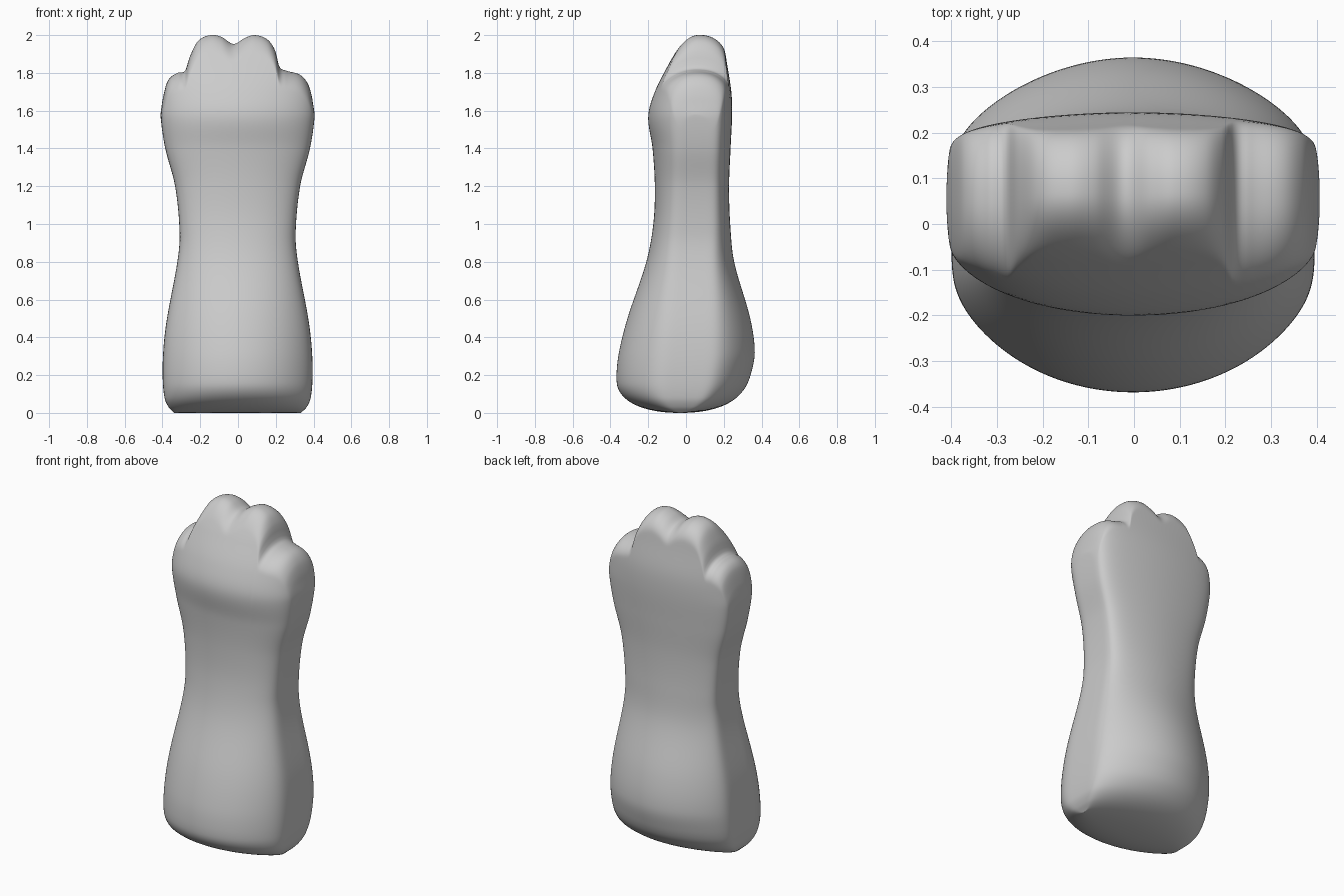
import bpy, bmesh, math

if "Cube" in bpy.data.objects:
    bpy.data.objects.remove(bpy.data.objects["Cube"])


def curve(points):
    """Smooth interpolation through (position, value) points."""
    xs = [p[0] for p in points]
    ys = [p[1] for p in points]
    n = len(xs)
    slope = []
    for i in range(n):
        a, b = max(i - 1, 0), min(i + 1, n - 1)
        slope.append((ys[b] - ys[a]) / (xs[b] - xs[a]))

    def value(x):
        x = min(max(x, xs[0]), xs[-1])
        i = 0
        while i < n - 2 and x > xs[i + 1]:
            i += 1
        h = xs[i + 1] - xs[i]
        t = (x - xs[i]) / h
        return ((2*t**3 - 3*t*t + 1) * ys[i] + (t**3 - 2*t*t + t) * h * slope[i]
                + (3*t*t - 2*t**3) * ys[i + 1] + (t**3 - t*t) * h * slope[i + 1])
    return value


def rounding(t, n):
    """Superellipse edge: 0 at t = 0, 1 from t = 1 on."""
    return max(0.0, 1 - (1 - min(max(t, 0), 1)) ** n) ** (1 / n)


# Profiles up the limb: half width, front, back, core line, edge fall-off
half_width = curve([(0, .335), (.03, .365), (.08, .387), (.2, .397), (.35, .392), (.5, .374),
                    (.8, .319), (.95, .307), (1.2, .331), (1.4, .383), (1.56, .407), (1.65, .407), (2, .407)])
front = curve([(0, -.36), (.1, -.362), (.2, -.368), (.32, -.355), (.5, -.31), (.8, -.21), (1, -.173),
               (1.2, -.165), (1.4, -.177), (1.57, -.2), (1.7, -.165), (1.85, -.09), (1.93, -.045), (2, -.015)])
back = curve([(0, .29), (.1, .305), (.2, .342), (.32, .364), (.5, .34), (.8, .255), (1, .234),
              (1.2, .228), (1.4, .236), (1.58, .244), (1.7, .24), (1.85, .217), (2, .195)])
core = curve([(0, -.03), (.3, 0), (1, .03), (1.6, .05), (2, .07)])
front_fall = curve([(0, .45), (.5, .42), (1, .3), (1.6, .35), (2, .3)])
back_fall = curve([(0, .45), (.5, .42), (1, .25), (1.6, .22), (2, .15)])

# Toe outline across the top
toe_top = curve([(-.407, 1.58), (-.397, 1.66), (-.37, 1.757), (-.317, 1.8), (-.277, 1.813), (-.254, 1.884),
                 (-.21, 1.968), (-.143, 2), (-.085, 1.99), (-.035, 1.957), (-.01, 1.955), (.037, 1.984),
                 (.09, 2), (.16, 1.975), (.2, 1.915), (.22, 1.835), (.254, 1.813), (.33, 1.79),
                 (.37, 1.746), (.392, 1.68), (.407, 1.58)])

# Front and back skins, meeting along the sides, sole and toe tips
COLS, ROWS = 140, 110
bm = bmesh.new()
for side, fall, n in ((front, front_fall, 5), (back, back_fall, 8)):
    grid = []
    for i in range(COLS + 1):
        u = -math.cos(math.pi * i / COLS)
        top = toe_top(u * .407)
        edge = rounding(1 - abs(u), n)
        column = []
        for j in range(ROWS + 1):
            z = top * (1 - math.cos(math.pi * j / ROWS)) / 2
            cap = rounding(z / .16, 2.2) * rounding((top - z) / .1, 2.2)
            mid = core(z)
            y = mid + (side(z) - mid) * (1 - fall(z) * u * u) * edge * cap
            column.append(bm.verts.new((u * half_width(z) - .002, y, z)))
        grid.append(column)
    for i in range(COLS):
        for j in range(ROWS):
            bm.faces.new((grid[i][j], grid[i + 1][j], grid[i + 1][j + 1], grid[i][j + 1]))
bmesh.ops.remove_doubles(bm, verts=bm.verts, dist=1e-5)
bmesh.ops.recalc_face_normals(bm, faces=bm.faces)
for f in bm.faces:
    f.smooth = True

mesh = bpy.data.meshes.new("paw_limb")
bm.to_mesh(mesh)
bm.free()
bpy.context.collection.objects.link(bpy.data.objects.new("paw_limb", mesh))
